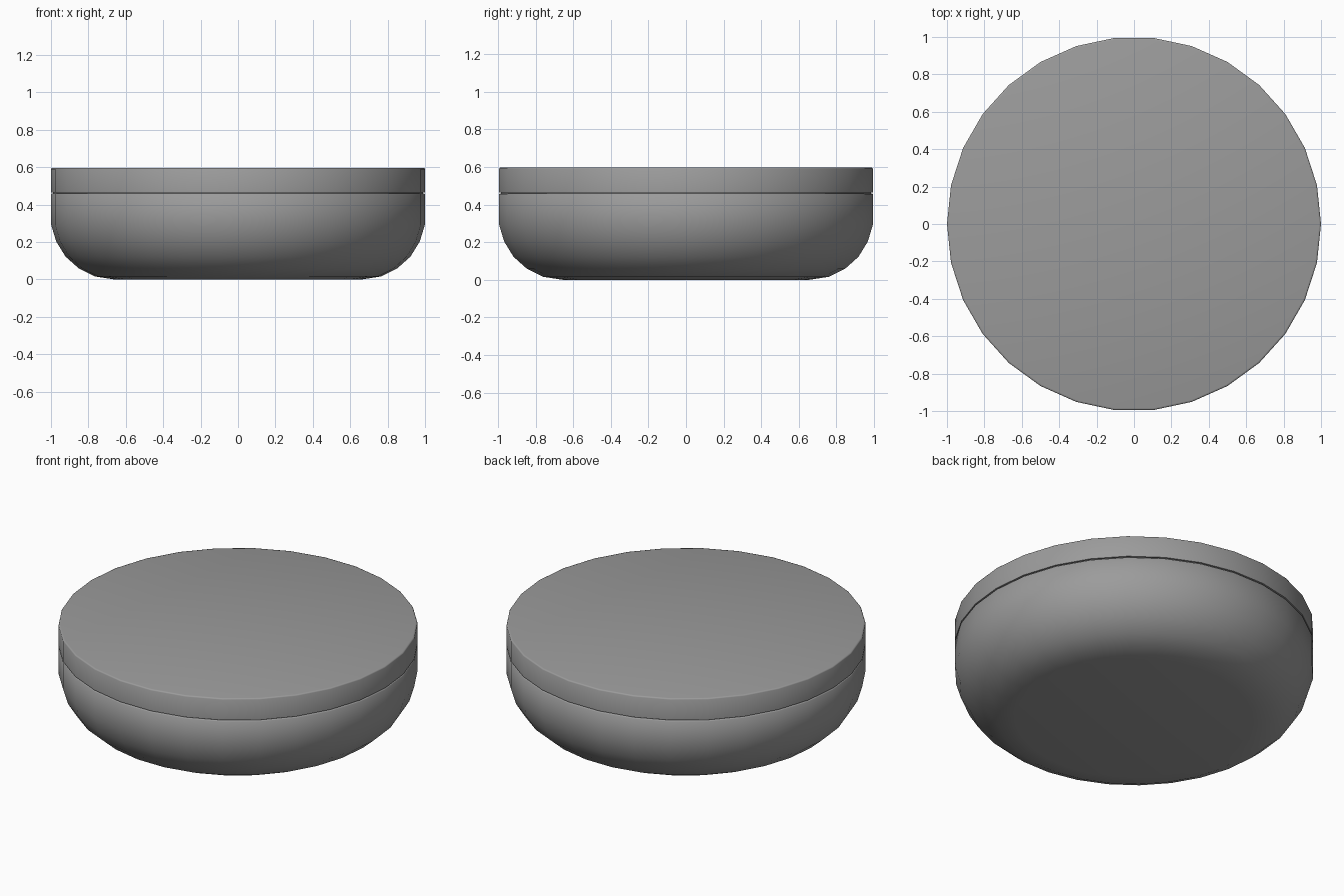
import bpy, bmesh, math

if "Cube" in bpy.data.objects:
    bpy.data.objects.remove(bpy.data.objects["Cube"])

SIDES = 30

# Dark grey finish
grey = bpy.data.materials.new("dark_grey")
grey.diffuse_color = (0.33, 0.33, 0.33, 1.0)
grey.use_nodes = True
grey.node_tree.nodes["Principled BSDF"].inputs["Base Color"].default_value = grey.diffuse_color


def lathe(name, profile):
    """Revolve an open (radius, z) profile and cap both ends."""
    bm = bmesh.new()
    rings = []
    for r, z in profile:
        rings.append([bm.verts.new((r * math.cos(2 * math.pi * i / SIDES),
                                    r * math.sin(2 * math.pi * i / SIDES), z))
                      for i in range(SIDES)])
    for a, b in zip(rings, rings[1:]):
        for i in range(SIDES):
            j = (i + 1) % SIDES
            bm.faces.new((a[i], a[j], b[j], b[i]))
    bm.faces.new(list(reversed(rings[0])))
    bm.faces.new(rings[-1])
    mesh = bpy.data.meshes.new(name)
    bm.to_mesh(mesh)
    bm.free()
    mesh.materials.append(grey)
    ob = bpy.data.objects.new(name, mesh)
    bpy.context.collection.objects.link(ob)
    bpy.ops.object.select_all(action='DESELECT')
    ob.select_set(True)
    bpy.context.view_layer.objects.active = ob
    bpy.ops.object.shade_smooth_by_angle(angle=math.radians(50))
    return ob


# Rounded bowl with a narrow recessed neck under the lid
lathe("bowl_body", [(0.66, 0.0), (0.765, 0.016), (0.85, 0.058), (0.922, 0.122),
                    (0.972, 0.203), (1.0, 0.295), (1.0, 0.455), (0.996, 0.459),
                    (0.99, 0.46), (0.99, 0.464)])

# Flat disc lid with a softened upper rim
lathe("lid", [(0.99, 0.464), (1.0, 0.465), (1.0, 0.59),
              (0.997, 0.595), (0.99, 0.597)])
